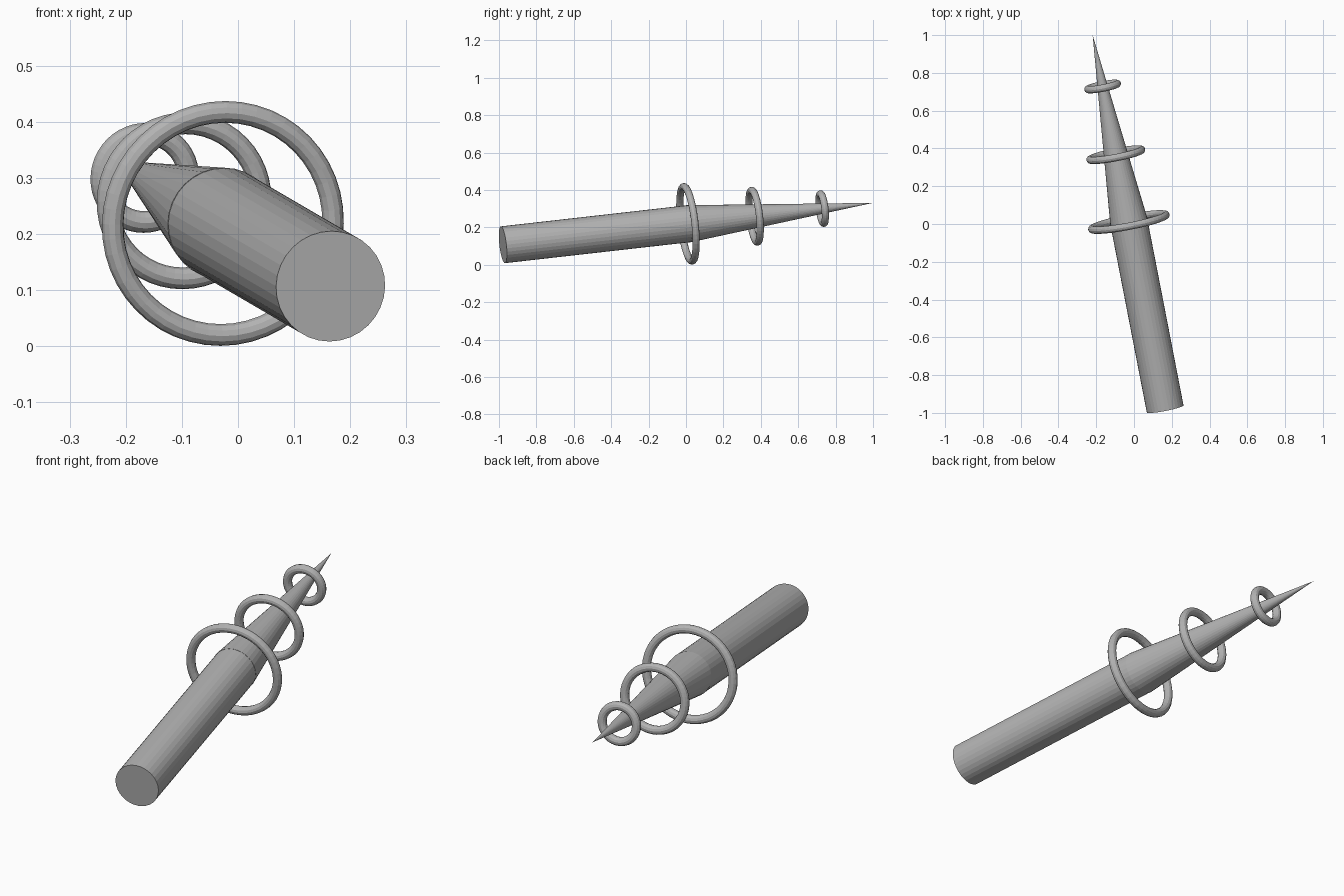
import bpy
from mathutils import Vector

if "Cube" in bpy.data.objects:
    bpy.data.objects.remove(bpy.data.objects["Cube"])

# Main axis, from the blunt end to the tip
BASE = Vector((0.165, -0.979, 0.107))
TIP = Vector((-0.219, 1.0, 0.331))
MID = (BASE + TIP) / 2
ROT = (TIP - BASE).to_track_quat('Z', 'Y').to_euler()

grey = bpy.data.materials.new("plain grey")
grey.diffuse_color = (0.45, 0.45, 0.45, 1)
grey.use_nodes = True
grey.node_tree.nodes["Principled BSDF"].inputs["Base Color"].default_value = grey.diffuse_color


def finish(name):
    obj = bpy.context.object
    obj.name = name
    obj.data.materials.append(grey)


def tapered(name, a, b, r1, r2):
    bpy.ops.mesh.primitive_cone_add(vertices=32, radius1=r1, radius2=r2,
                                    depth=(b - a).length,
                                    location=(a + b) / 2, rotation=ROT)
    finish(name)


# Straight handle and long pointed spike
tapered("handle", BASE, MID, 0.099, 0.099)
tapered("spike", MID, TIP, 0.1, 0.0)

# Three floating rings, shrinking towards the tip
for i, (t, radius) in enumerate([(0.0, 0.2), (0.36, 0.139), (0.725, 0.079)]):
    bpy.ops.mesh.primitive_torus_add(location=MID.lerp(TIP, t), rotation=ROT,
                                     major_radius=radius, minor_radius=0.0195,
                                     major_segments=48, minor_segments=12)
    finish(f"ring_{i + 1}")
